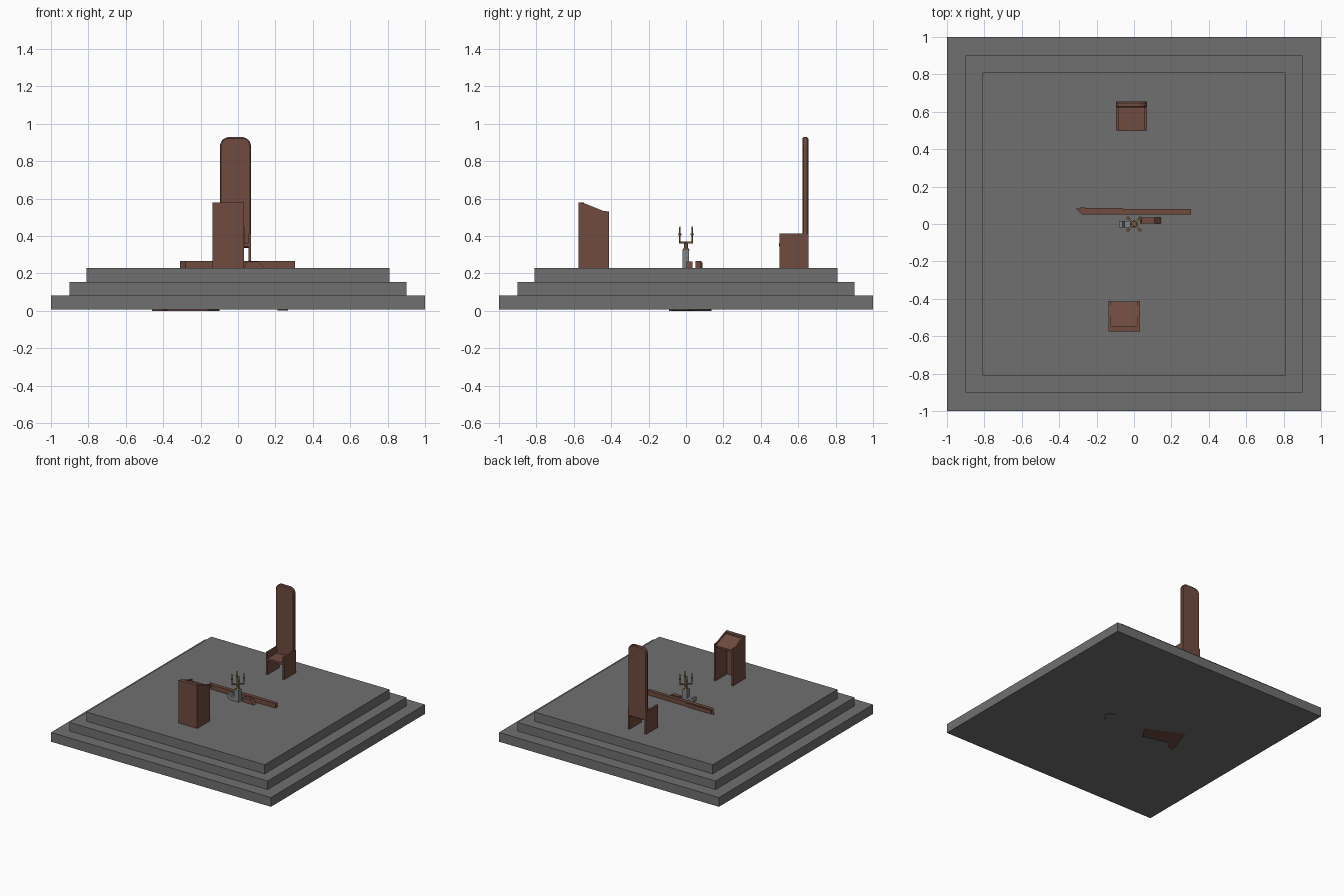
import bpy, bmesh, math
from mathutils import Vector

if "Cube" in bpy.data.objects:
    bpy.data.objects.remove(bpy.data.objects["Cube"])


def material(name, rgb):
    m = bpy.data.materials.new(name)
    m.diffuse_color = (*rgb, 1)
    m.use_nodes = True
    m.node_tree.nodes["Principled BSDF"].inputs["Base Color"].default_value = m.diffuse_color
    return m


WOOD = material("dark_wood", (0.16, 0.07, 0.05))
BRASS = material("brass", (0.25, 0.15, 0.06))
STONE = material("stone", (0.16, 0.16, 0.16))
GREY = material("pale_stone", (0.22, 0.23, 0.24))


def finish(name, bm, mat):
    bmesh.ops.recalc_face_normals(bm, faces=bm.faces)
    me = bpy.data.meshes.new(name)
    bm.to_mesh(me)
    bm.free()
    me.materials.append(mat)
    ob = bpy.data.objects.new(name, me)
    bpy.context.collection.objects.link(ob)
    return ob


def prism(name, pts, axis, lo, hi, mat):
    """Extrude a 2D outline along an axis; outline uses the other two axes in order."""
    bm = bmesh.new()

    def place(p, d):
        c = list(p)
        c.insert("xyz".index(axis), d)
        return bm.verts.new(c)
    a = [place(p, lo) for p in pts]
    b = [place(p, hi) for p in pts]
    bm.faces.new(a)
    bm.faces.new(b[::-1])
    n = len(pts)
    for i in range(n):
        j = (i + 1) % n
        bm.faces.new((a[i], b[i], b[j], a[j]))
    return finish(name, bm, mat)


def box(name, x0, x1, y0, y1, z0, z1, mat):
    return prism(name, [(x0, y0), (x1, y0), (x1, y1), (x0, y1)], "z", z0, z1, mat)


def cylinder(name, x, y, z0, z1, r0, r1, mat, n=8):
    bm = bmesh.new()
    bmesh.ops.create_cone(bm, cap_ends=True, segments=n, radius1=r0, radius2=r1, depth=z1 - z0)
    bmesh.ops.translate(bm, verts=bm.verts, vec=(x, y, (z0 + z1) / 2))
    return finish(name, bm, mat)


# stepped platform
for i, (h, z0, z1) in enumerate([(1.0, 0.006, 0.082), (0.9, 0.082, 0.153), (0.81, 0.153, 0.228)]):
    box(f"platform_step_{i + 1}", -h, h, -h, h, z0, z1, STONE)
F = 0.228

# high-backed chair
for side, x in (("left", -0.097), ("right", 0.055)):
    box(f"chair_side_{side}", x, x + 0.015, 0.5, 0.655, F, 0.412, WOOD)
box("chair_seat", -0.082, 0.055, 0.497, 0.63, 0.345, 0.362, WOOD)
back = prism("chair_back", [(-0.097, 0.335), (0.07, 0.335), (0.07, 0.885), (0.06, 0.912), (0.035, 0.928),
                            (-0.062, 0.928), (-0.087, 0.912), (-0.097, 0.885)], "y", 0.622, 0.655, WOOD)
bev = back.modifiers.new("edge", "BEVEL")
bev.width = 0.007
bev.segments = 1

# lectern with an open rear and a sloping desk
side_outline = [(-0.575, F), (-0.412, F), (-0.412, 0.53), (-0.445, 0.535), (-0.545, 0.575), (-0.575, 0.58)]
for side, x in (("left", -0.137), ("right", 0.02)):
    prism(f"lectern_side_{side}", side_outline, "x", x, x + 0.012, WOOD)
box("lectern_front", -0.126, 0.021, -0.575, -0.562, F, 0.58, WOOD)
prism("lectern_desk", [(-0.562, 0.548), (-0.562, 0.565), (-0.545, 0.565), (-0.415, 0.518), (-0.415, 0.503)],
      "x", -0.126, 0.021, WOOD)
box("lectern_top_ledge", -0.126, 0.021, -0.575, -0.545, 0.565, 0.58, WOOD)

# long beam and small wedge set into the floor
prism("long_beam", [(-0.31, 0.082), (-0.28, 0.05), (0.305, 0.052), (0.305, 0.08)], "z", 0.2, 0.265, WOOD)
prism("beam_strip", [(-0.29, 0.08), (-0.06, 0.08), (-0.06, 0.086), (-0.29, 0.087)], "z", 0.2, 0.258, WOOD)
prism("floor_wedge", [(0.03, 0.2), (0.17, 0.2), (0.11, 0.263), (0.04, 0.262)], "y", 0.004, 0.034, WOOD)

# pale stand: upright block with a low hooked foot
prism("stand_hook", [(-0.08, 0.245), (-0.06, F), (0.02, F), (0.02, 0.325), (-0.022, 0.325), (-0.022, 0.26),
                     (-0.052, 0.255), (-0.062, 0.275), (-0.08, 0.275)], "y", -0.02, 0.016, GREY)

# four-armed candle holder
cylinder("candle_holder_base", 0, 0, 0.322, 0.334, 0.02, 0.014, BRASS)
cylinder("candle_holder_stem", 0, 0, 0.334, 0.368, 0.011, 0.011, BRASS)
for i in range(4):
    a = math.pi / 4 + i * math.pi / 2
    x, y = 0.046 * math.cos(a), 0.046 * math.sin(a)
    bm = bmesh.new()
    bmesh.ops.create_cube(bm, size=1)
    bmesh.ops.scale(bm, verts=bm.verts, vec=(0.05, 0.009, 0.009))
    arm = finish(f"candle_arm_{i + 1}", bm, BRASS)
    arm.location = (x / 2, y / 2, 0.365)
    arm.rotation_euler.z = a
    cylinder(f"candle_post_{i + 1}", x, y, 0.362, 0.45, 0.0045, 0.0035, BRASS, 6)
    cylinder(f"candle_cup_{i + 1}", x, y, 0.402, 0.412, 0.006, 0.009, BRASS, 6)

# pieces just showing through the underside
prism("underside_panel", [(-0.1, 0), (-0.16, -0.09), (-0.38, -0.03), (-0.4, -0.08), (-0.46, -0.09), (-0.385, 0.135)],
      "z", 0.0, 0.02, WOOD)
arc = [(0.268 - 0.05 * t * t + 0.0 * t, -0.02 + 0.055 * t) for t in (-1, -0.5, 0, 0.5, 1)]
prism("underside_arc", arc + [(x - 0.008, y) for x, y in reversed(arc)], "z", 0.002, 0.02, WOOD)
